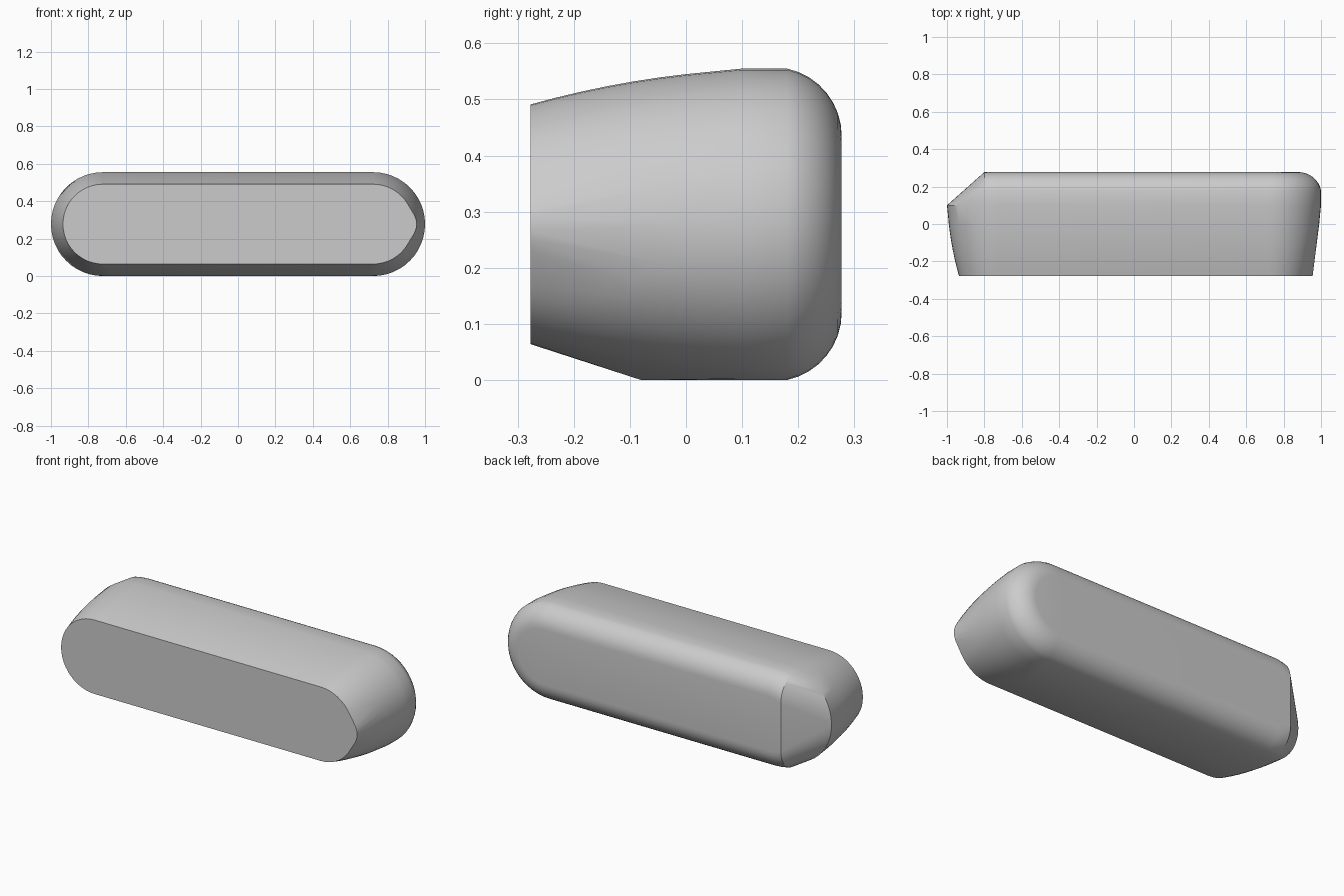
import bpy, bmesh, math

if "Cube" in bpy.data.objects:
    bpy.data.objects.remove(bpy.data.objects["Cube"])

R, HALF, CZ = 0.2775, 0.7225, 0.2775   # stadium radius, half straight length, centre height
FRONT, BELLY, BACK = -0.2775, 0.18, 0.2775
SEG = 24

# Profile along y: (y, inset) - gentle belly curve, then rounded back edge
profile = []
for i in range(11):
    y = FRONT + (BELLY - FRONT) * i / 10
    profile.append((y, 0.064 * ((BELLY - y) / (BELLY - FRONT)) ** 2))
r = 0.1227
a0 = math.asin(0.12 / r)
for i in range(1, 9):
    a = a0 * (1 - i / 8)
    profile.append((BACK - r + r * math.cos(a), 0.12 - r * math.sin(a)))
profile[10] = (BELLY, 0.0)
# left end stops at this depth
profile.append((0.10, 0.0))

CUT = -0.80
points = []
for y, inset in profile:
    rad = R - inset
    for side in (1, -1):
        for k in range(SEG + 1):
            a = -math.pi / 2 + math.pi * k / SEG
            x = side * (HALF + rad * math.cos(a))
            z = CZ + rad * math.sin(a)
            # left rear corner is bevelled off
            if not (x < CUT and y > 0.101):
                points.append((x, y, z))
    # roll profile at the bevel seam
    dx = -CUT - HALF
    if rad > dx:
        h = math.sqrt(rad * rad - dx * dx)
        points += [(CUT, y, CZ + h), (CUT, y, CZ - h)]

# Blunt point at the right end of the front face
for x, dz in ((0.955, 0.012), (0.951, 0.028), (0.943, 0.048)):
    points += [(x, FRONT, CZ + dz), (x, FRONT, CZ - dz)]
# Flat underside reaching forward
points += [(-0.66, -0.08, 0.0), (0.66, -0.08, 0.0)]

# Convex body through all the points
bm = bmesh.new()
for p in points:
    bm.verts.new(p)
bmesh.ops.remove_doubles(bm, verts=bm.verts[:], dist=0.0005)
bmesh.ops.convex_hull(bm, input=bm.verts[:])
loose = [v for v in bm.verts if not v.link_faces]
bmesh.ops.delete(bm, geom=loose, context='VERTS')
bmesh.ops.dissolve_limit(bm, angle_limit=math.radians(0.3),
                         verts=bm.verts[:], edges=bm.edges[:])
bmesh.ops.recalc_face_normals(bm, faces=bm.faces[:])
mesh = bpy.data.meshes.new("rounded_body")
bm.to_mesh(mesh)
bm.free()
body = bpy.data.objects.new("rounded_body", mesh)
bpy.context.collection.objects.link(body)
bpy.context.view_layer.objects.active = body
body.select_set(True)
bpy.ops.object.shade_smooth_by_angle(angle=math.radians(30))
